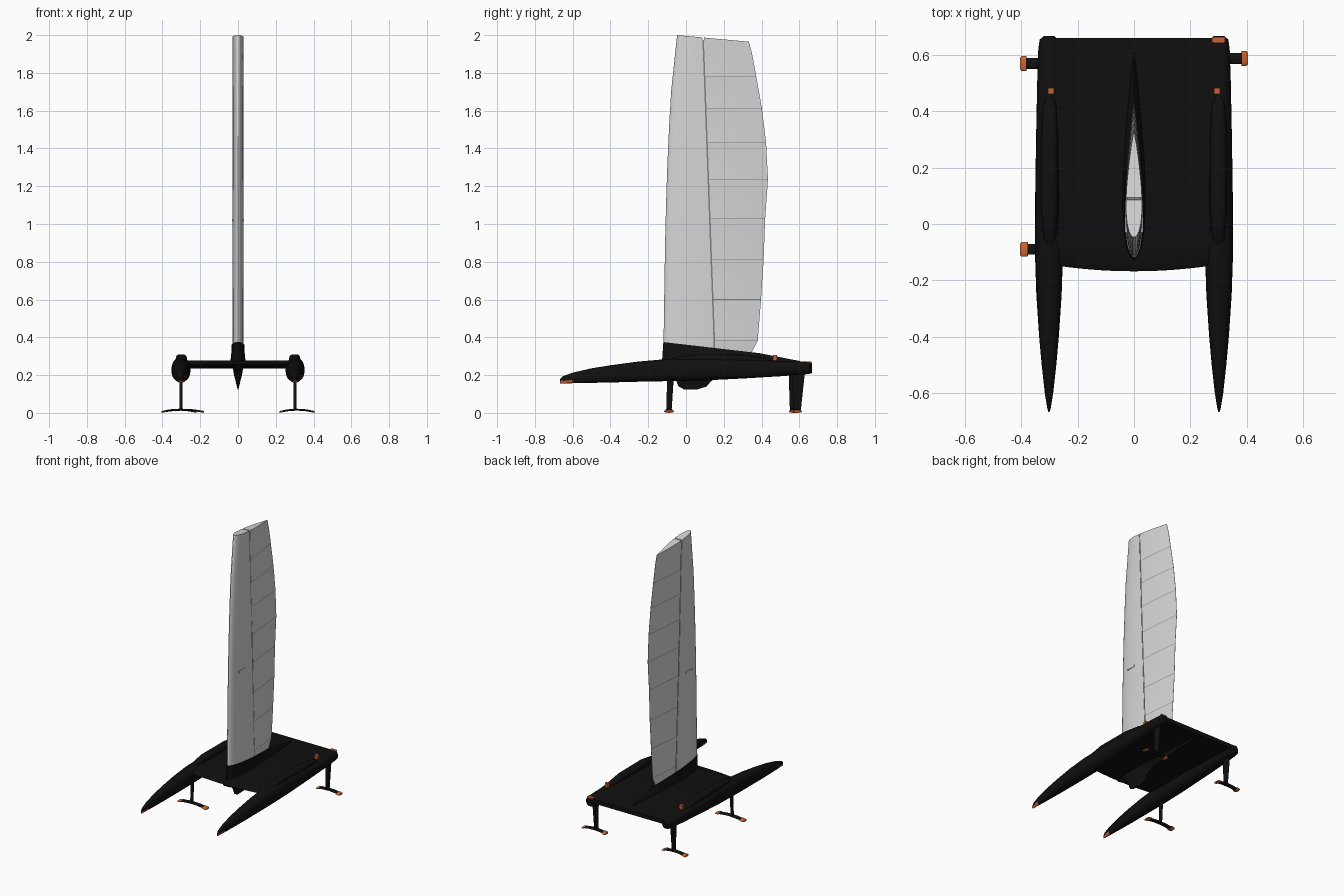
import bpy, bmesh, math

if "Cube" in bpy.data.objects:
    bpy.data.objects.remove(bpy.data.objects["Cube"])

def material(name, rgb):
    m = bpy.data.materials.new(name)
    m.diffuse_color = (*rgb, 1)
    m.use_nodes = True
    m.node_tree.nodes["Principled BSDF"].inputs["Base Color"].default_value = m.diffuse_color
    return m

BLACK = material("carbon black", (0.005, 0.005, 0.005))
ORANGE = material("orange", (0.60, 0.13, 0.035))
WHITE = material("wing light grey", (0.68, 0.68, 0.68))
SEAM = material("seam grey", (0.22, 0.22, 0.22))


def loft(name, rings, mats=(BLACK,), rule=None, angle=35):
    """Skin a list of equal-length closed rings, cap the ends, colour by a rule on face centres."""
    bm = bmesh.new()
    rows = [[bm.verts.new(p) for p in ring] for ring in rings]
    n = len(rows[0])
    for a, b in zip(rows, rows[1:]):
        for i in range(n):
            bm.faces.new((a[i], a[(i + 1) % n], b[(i + 1) % n], b[i]))
    bm.faces.new(rows[0])
    bm.faces.new(rows[-1])
    bmesh.ops.recalc_face_normals(bm, faces=bm.faces)
    if rule:
        for f in bm.faces:
            f.material_index = rule(f.calc_center_median())
    me = bpy.data.meshes.new(name)
    bm.to_mesh(me)
    bm.free()
    for m in mats:
        me.materials.append(m)
    ob = bpy.data.objects.new(name, me)
    bpy.context.collection.objects.link(ob)
    bpy.ops.object.select_all(action='DESELECT')
    ob.select_set(True)
    bpy.context.view_layer.objects.active = ob
    bpy.ops.object.shade_smooth_by_angle(angle=math.radians(angle))
    return ob


def lerp(table, z):
    for (z0, y0), (z1, y1) in zip(table, table[1:]):
        if z <= z1:
            return y0 + (y1 - y0) * (z - z0) / (z1 - z0)
    return table[-1][1]


def thickness(u):
    """Aerofoil half thickness, peak 1 at u = 0.3."""
    u = min(max(u, 0), 1)
    return 10 * (0.2969 * u**0.5 - 0.126 * u - 0.3516 * u**2 + 0.2843 * u**3 - 0.1036 * u**4)


def aerofoil(x, y0, y1, z0, z1, half, u0=0.0, u1=1.0, n=12):
    """Aerofoil ring in plan; height runs from z0 (leading) to z1 (trailing)."""
    us = [u0 + (u1 - u0) * (1 - math.cos(math.pi * i / n)) / 2 for i in range(n + 1)]
    def pt(u, s):
        return (x + s * max(half * thickness(u), 0.0006), y0 + u * (y1 - y0), z0 + u * (z1 - z0))
    return [pt(u, 1) for u in us] + [pt(u, -1) for u in reversed(us)]


def oval(x, y, half, zb, zt, e=2.5, n=24):
    """Superellipse ring across the boat."""
    def p(v):
        return math.copysign(abs(v) ** (2 / e), v)
    return [(x + half * p(math.cos(a)), y, (zb + zt) / 2 + (zt - zb) / 2 * p(math.sin(a)))
            for a in (2 * math.pi * i / n for i in range(n))]


def box(name, x, y, z, sx, sy, sz, mat):
    ring = lambda h: [(x + a * sx / 2, y + b * sy / 2, h) for a, b in ((-1, -1), (1, -1), (1, 1), (-1, 1))]
    return loft(name, [ring(z - sz / 2), ring(z + sz / 2)], (mat,))


# Hulls: (y, half width, bottom, top)
HULL = [(-0.668, .002, .157, .175), (-0.655, .006, .156, .193), (-0.6, .015, .157, .213),
        (-0.5, .026, .159, .236), (-0.4, .035, .161, .252), (-0.25, .045, .165, .272),
        (-0.1, .050, .168, .285), (0.1, .049, .172, .29), (0.3, .046, .182, .285),
        (0.5, .042, .194, .275), (0.62, .038, .203, .272), (0.655, .033, .206, .27), (0.668, .018, .212, .262)]
POD = [(-0.085, .006, .25, .28), (-0.05, .022, .25, .297), (0.05, .03, .25, .31),
       (0.3, .03, .25, .308), (0.42, .024, .25, .292), (0.46, .01, .25, .278)]
for side, s in (("left", -1), ("right", 1)):
    loft(side + "_hull", [oval(s * .302, *r) for r in HULL], (BLACK, ORANGE),
         lambda c: int(c.y < -0.62 and c.z < .172))
    loft(side + "_cockpit_fairing", [oval(s * .3, *r, 3) for r in POD])
    box(side + "_deck_cleat", s * .295, .472, .292, .022, .022, .03, ORANGE)
box("stern_light", .3, .655, .269, .045, .02, .008, ORANGE)

# Platform between the hulls, with a bowed rounded front edge
rings = []
for i in range(17):
    x = -0.31 + 0.62 * i / 16
    f = -0.168 + 0.018 * min((x / .26) ** 2, 1.2)
    rings.append([(x, f, .258), (x, f + .02, .268), (x, f + .08, .278), (x, .35, .276), (x, .66, .266),
                  (x, .66, .236), (x, .35, .246), (x, f + .08, .246), (x, f + .02, .250)])
loft("platform", rings)

# Centre spine under the platform, keel pod below it, and the wing step on top
loft("centre_spine", [[(-w, y, .255), (0, y, b), (w, y, .255)] for y, w, b in
                      ((-0.16, .01, .245), (-0.08, .03, .2), (0.1, .03, .2), (0.35, .02, .22), (0.655, .012, .232))])
loft("keel_pod", [aerofoil(0, a, b, z, z, h) for z, a, b, h in
                  ((.25, -.12, .28, .03), (.2, -.065, .18, .021), (.165, -.05, .13, .012),
                   (.14, -.04, .11, .006), (.124, -.01, .06, .002))])
loft("wing_step", [aerofoil(0, -.128, .62, .262, .262, .045), aerofoil(0, -.125, .6, .30, .275, .037),
                   aerofoil(0, -.12, .39, .375, .316, .034)])

# Rigid wing: leading and trailing edge curves by height
LEAD = [(.3, -.12), (.7, -.114), (1.0, -.109), (1.4, -.096), (1.7, -.079), (1.9, -.058), (2.0, -.047)]
TRAIL = [(.315, .345), (.335, .372), (.385, .38), (.6, .397), (.81, .411), (1.03, .419), (1.235, .434),
         (1.43, .424), (1.61, .402), (1.78, .372), (1.9, .35), (1.965, .333)]
RIBS = [.385, .6, .81, 1.03, 1.235, 1.43, 1.61, 1.78]


def wing_row(zl, zt, part, scale=1.0):
    a, b = lerp(LEAD, zl), lerp(TRAIL, zt)
    us = (.151 - .037 * (zl - .35) - a) / (b - a)
    gap = .004 / (b - a)
    u0, u1 = {"main": (0, us - gap), "flap": (us + gap, 1), "spar": (us - .06, us + .06)}[part]
    return aerofoil(0, a, b, zl, zt, (.0305 - .0012 * (zl - .35)) * scale, u0, u1)


bottom, top = (.372, .315), (2.0, 1.965)
levels = [bottom, (.385, .35)] + [(z, z) for z in (.5, .7, .9, 1.1, 1.3, 1.5, 1.7, 1.85)] + [(1.95, 1.93), top]
loft("wing_main_element", [wing_row(a, b, "main") for a, b in levels], (WHITE,))
loft("wing_inner_spar", [wing_row(a, b, "spar", .9) for a, b in
                         ((.378, .32), (.5, .5), (1.0, 1.0), (1.5, 1.5), (1.985, 1.95))], (SEAM,))

# Flap: panels slightly hollow between thin grey rib seams
rows = [(*bottom, 1)]
for i, z in enumerate(RIBS):
    rows += [(z - .0018, z - .0018, 1), (z + .0018, z + .0018, 1)]
    nxt = RIBS[i + 1] if i + 1 < len(RIBS) else 1.93
    rows += [(z + (nxt - z) * k, z + (nxt - z) * k, 1 - .08 * math.sin(math.pi * k)) for k in (.2, .5, .8)]
rows += [(*top, 1)]
loft("wing_flap", [wing_row(a, b, "flap", s) for a, b, s in rows], (WHITE, SEAM),
     lambda c: int(any(abs(c.z - r) < .0017 for r in RIBS)))
box("wing_fitting", 0, .005, 1.02, .064, .07, .012, WHITE)


# Foils: tapered strut with a drooped horizontal wing and orange tips
def foil(name, xs, y, x0, x1, top_z, top_chord, low_chord):
    loft(name + "_strut", [aerofoil(xs, yy - c / 2, yy + c / 2, z, z, .009)
                           for z, c, yy in ((.014, low_chord, y), (top_z, top_chord, y + .008))])
    mid, half = (x0 + x1) / 2, (x1 - x0) / 2
    rings = []
    for s in (-1, -.95, -.76, -.74, -.4, 0, .4, .74, .76, .95, 1):
        c = .019 if abs(s) < .75 else (.026 if abs(s) < 1 else .02)
        z = .017 - .012 * s * s
        rings.append([(mid + s * half, y + c * math.cos(a), z + .005 * math.sin(a))
                      for a in (math.pi * k / 6 for k in range(12))])
    loft(name + "_wing", rings, (BLACK, ORANGE), lambda p: int(abs(p.x - mid) > .755 * half))


foil("front_left_foil", -.302, -.09, -.405, -.18, .2, .036, .028)
foil("rear_left_rudder", -.302, .57, -.405, -.22, .23, .07, .04)
foil("rear_right_rudder", .302, .588, .22, .405, .23, .07, .04)
